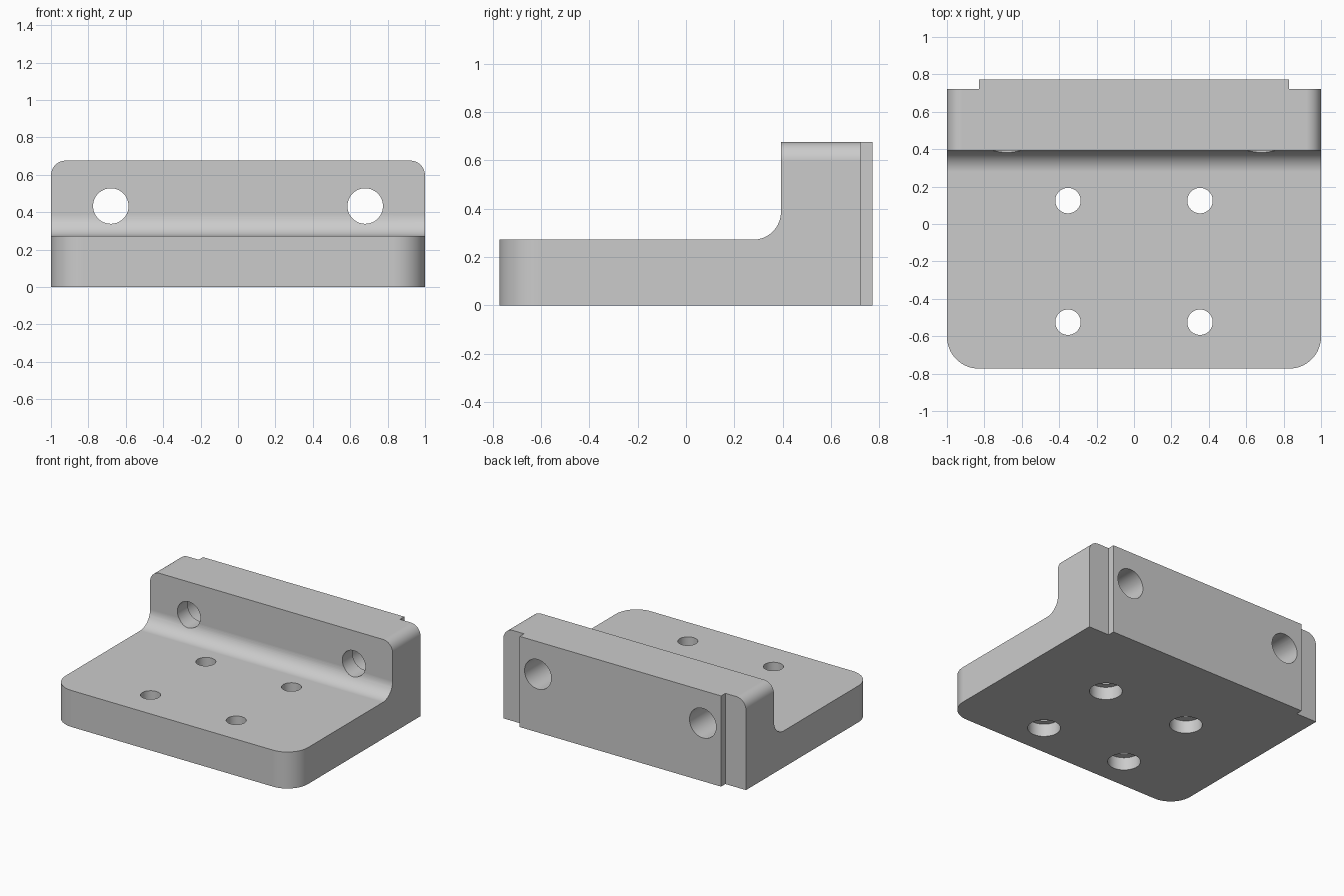
import bpy, bmesh, math
from mathutils import Matrix, Vector

if "Cube" in bpy.data.objects:
    bpy.data.objects.remove(bpy.data.objects["Cube"])

grey = bpy.data.materials.new("machined grey")
grey.diffuse_color = (0.6, 0.6, 0.6, 1)
grey.use_nodes = True
grey.node_tree.nodes["Principled BSDF"].inputs["Base Color"].default_value = grey.diffuse_color

FRONT, STEP, BACK = -0.773, 0.393, 0.773
PLATE, TOP = 0.272, 0.676


def make_object(name, bm):
    bmesh.ops.recalc_face_normals(bm, faces=bm.faces)
    mesh = bpy.data.meshes.new(name)
    bm.to_mesh(mesh)
    bm.free()
    ob = bpy.data.objects.new(name, mesh)
    bpy.context.collection.objects.link(ob)
    return ob


def bevel_where(bm, rule, radius, segments):
    edges = [e for e in bm.edges if rule(e.verts[0].co, e.verts[1].co)]
    bmesh.ops.bevel(bm, geom=edges, offset=radius, segments=segments,
                    profile=0.5, affect='EDGES')


def near(a, b):
    return abs(a - b) < 1e-4


# L-shaped body: side profile pushed across the width
bm = bmesh.new()
profile = [(FRONT, 0), (BACK, 0), (BACK, TOP), (STEP, TOP), (STEP, PLATE), (FRONT, PLATE)]
face = bm.faces.new([bm.verts.new((-1, y, z)) for y, z in profile])
ext = bmesh.ops.extrude_face_region(bm, geom=[face])
bmesh.ops.translate(bm, vec=(2, 0, 0),
                    verts=[v for v in ext["geom"] if isinstance(v, bmesh.types.BMVert)])
bmesh.ops.recalc_face_normals(bm, faces=bm.faces)
# Inner fillet, rounded plate corners, rounded upright corners
bevel_where(bm, lambda a, b: all(near(p.y, STEP) and near(p.z, PLATE) for p in (a, b)), 0.115, 16)
bevel_where(bm, lambda a, b: near(a.y, FRONT) and near(b.y, FRONT) and near(a.x, b.x), 0.17, 16)
bevel_where(bm, lambda a, b: near(a.z, TOP) and near(b.z, TOP) and near(a.x, b.x), 0.08, 12)
body = make_object("angle_bracket", bm)
body.data.materials.append(grey)
bpy.context.view_layer.objects.active = body
body.select_set(True)


def cut(bm):
    cutter = make_object("cutter", bm)
    cutter.hide_render = True
    mod = body.modifiers.new("cut", 'BOOLEAN')
    mod.operation, mod.solver, mod.object = 'DIFFERENCE', 'EXACT', cutter
    bpy.ops.object.modifier_apply(modifier=mod.name)
    bpy.data.objects.remove(cutter)


def cut_bore(start, end, radius):
    start, end = Vector(start), Vector(end)
    axis = end - start
    bm = bmesh.new()
    rot = axis.to_track_quat('Z', 'Y').to_matrix().to_4x4()
    bmesh.ops.create_cone(bm, cap_ends=True, segments=48, radius1=radius, radius2=radius,
                          depth=axis.length,
                          matrix=Matrix.Translation((start + end) / 2) @ rot)
    cut(bm)


for side in (-1, 1):
    # Stepped rear corner
    bm = bmesh.new()
    bmesh.ops.create_cube(bm, size=1, matrix=Matrix.Translation((side * 1.03, 0.822, 0.4))
                          @ Matrix.Diagonal((0.4, 0.2, 1.2, 1)))
    cut(bm)
    # Upright bolt hole, wider from the rear
    x, z = side * 0.68, 0.433
    cut_bore((x, 0.3, z), (x, 0.9, z), 0.095)
    cut_bore((x, 0.515, z), (x, 0.9, z), 0.11)
    # Plate bolt holes, wider from below
    for y in (0.125, -0.525):
        x = side * 0.353
        cut_bore((x, y, -0.1), (x, y, 0.4), 0.068)
        cut_bore((x, y, -0.1), (x, y, 0.095), 0.111)

# Smooth rounds, crisp edges
bpy.ops.object.shade_smooth_by_angle(angle=math.radians(30))
weighted = body.modifiers.new("weighted normals", 'WEIGHTED_NORMAL')
weighted.keep_sharp = True
weighted.weight = 100
